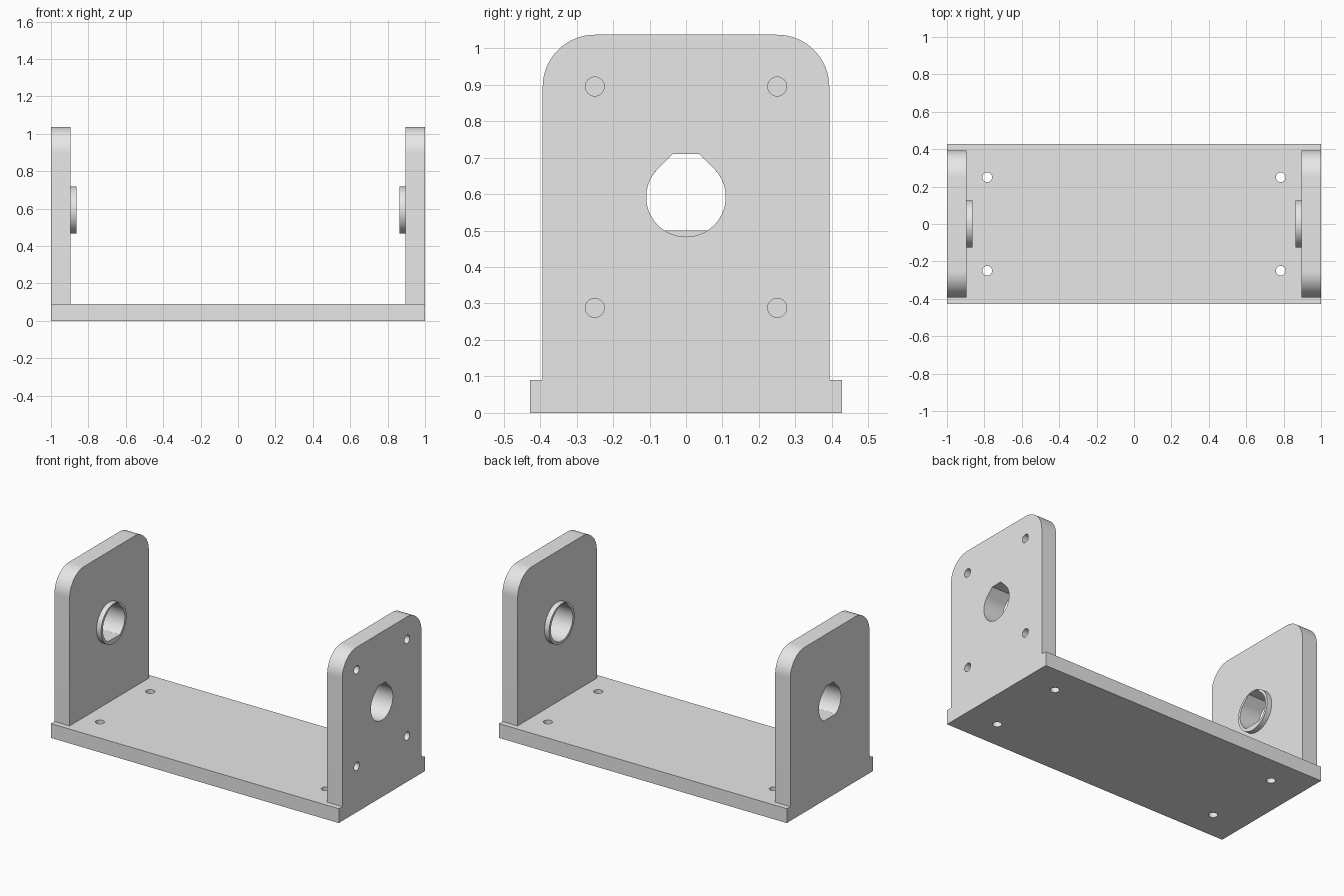
import bpy
import bmesh
from math import sin, cos, pi, radians, sqrt

if "Cube" in bpy.data.objects:
    bpy.data.objects.remove(bpy.data.objects["Cube"], do_unlink=True)

# Shared dimensions
HALF_DEPTH = 0.428
BASE_TOP = 0.09
PLATE_INNER = 0.895
COLLAR_INNER = 0.863
PLATE_HALF = 0.393
PLATE_TOP = 1.037
CORNER = 0.143
AXLE_Z = 0.592
AXLE_R = 0.109
COLLAR_R = 0.126
SCREW_R = 0.026

grey = bpy.data.materials.new("plain_grey")
grey.use_nodes = True
grey.diffuse_color = (0.8, 0.8, 0.8, 1)
grey.node_tree.nodes["Principled BSDF"].inputs["Base Color"].default_value = (0.8, 0.8, 0.8, 1)


def arc(cx, cy, r, start, end, steps):
    angles = [radians(start + (end - start) * i / steps) for i in range(steps + 1)]
    return [(cx + r * cos(a), cy + r * sin(a)) for a in angles]


def circle(cx, cy, r, steps=48):
    return arc(cx, cy, r, 0, 360, steps)[:-1]


def prism(name, outline, low, high, axis="x"):
    """Extrude an outline: (y, z) along x, or (x, y) along z."""
    def place(p, t):
        return (t, p[0], p[1]) if axis == "x" else (p[0], p[1], t)
    bm = bmesh.new()
    face = bm.faces.new([bm.verts.new(place(p, low)) for p in outline])
    grown = bmesh.ops.extrude_face_region(bm, geom=[face])["geom"]
    shift = (high - low, 0, 0) if axis == "x" else (0, 0, high - low)
    bmesh.ops.translate(bm, vec=shift, verts=[v for v in grown if isinstance(v, bmesh.types.BMVert)])
    bmesh.ops.recalc_face_normals(bm, faces=bm.faces)
    mesh = bpy.data.meshes.new(name)
    bm.to_mesh(mesh)
    bm.free()
    mesh.materials.append(grey)
    obj = bpy.data.objects.new(name, mesh)
    bpy.context.collection.objects.link(obj)
    return obj


def cut(obj, cutters):
    """Subtract the cutters, then discard them."""
    for cutter in cutters:
        cutter.hide_render = True
        mod = obj.modifiers.new("hole", "BOOLEAN")
        mod.operation = "DIFFERENCE"
        mod.solver = "EXACT"
        mod.object = cutter
    bpy.context.view_layer.update()
    result = obj.evaluated_get(bpy.context.evaluated_depsgraph_get())
    mesh = bpy.data.meshes.new_from_object(result)
    obj.modifiers.clear()
    obj.data = mesh
    for cutter in cutters:
        bpy.data.objects.remove(cutter, do_unlink=True)


def finish(obj):
    bpy.ops.object.select_all(action="DESELECT")
    obj.select_set(True)
    bpy.context.view_layer.objects.active = obj
    bpy.ops.object.shade_smooth_by_angle(angle=radians(25))


def axle_outline(flat_bottom):
    """Round hole with a truncated teardrop roof and an optional flat floor."""
    roof = 0.118
    half = AXLE_R * sqrt(2) - roof
    low = -asin_deg(0.092 / AXLE_R) if flat_bottom else -90
    right = arc(0, AXLE_Z, AXLE_R, low, 45, 28) + [(half, AXLE_Z + roof)]
    left = [(-y, z) for y, z in reversed(right)]
    return right + (left if flat_bottom else left[:-1])


def asin_deg(s):
    from math import asin
    return asin(s) * 180 / pi


# Base with four screw holes
base = prism("base_plate", [(-1, -HALF_DEPTH), (1, -HALF_DEPTH), (1, HALF_DEPTH), (-1, HALF_DEPTH)],
             0, BASE_TOP, "z")
cut(base, [prism("base_hole", circle(sx * 0.785, sy * 0.25, SCREW_R, 32), -0.1, 0.2, "z")
           for sx in (-1, 1) for sy in (-1, 1)])
finish(base)

# Upright outline with rounded top corners
upright = [(-PLATE_HALF, BASE_TOP), (PLATE_HALF, BASE_TOP)]
upright += arc(PLATE_HALF - CORNER, PLATE_TOP - CORNER, CORNER, 0, 90, 16)
upright += arc(CORNER - PLATE_HALF, PLATE_TOP - CORNER, CORNER, 90, 180, 16)

for side, s in (("left", 1), ("right", -1)):
    axle = axle_outline(flat_bottom=s < 0)

    # Side plate with its axle hole; only the left one has blind screw holes
    plate = prism(side + "_side_plate", upright, *sorted((s * PLATE_INNER, s * 1.0)))
    holes = [prism("axle_hole", axle, *sorted((s * 0.8, s * 1.1)))]
    if s > 0:
        holes += [prism("screw_hole", circle(y, z, SCREW_R, 32), 0.93, 1.1)
                  for y in (-0.25, 0.25) for z in (0.288, 0.895)]
    cut(plate, holes)
    finish(plate)

    # Raised collar around the axle hole on the inner face
    collar = prism(side + "_collar", circle(0, AXLE_Z, COLLAR_R, 64),
                   *sorted((s * COLLAR_INNER, s * PLATE_INNER)))
    cut(collar, [prism("collar_hole", axle, *sorted((s * 0.8, s * 1.1)))])
    finish(collar)
